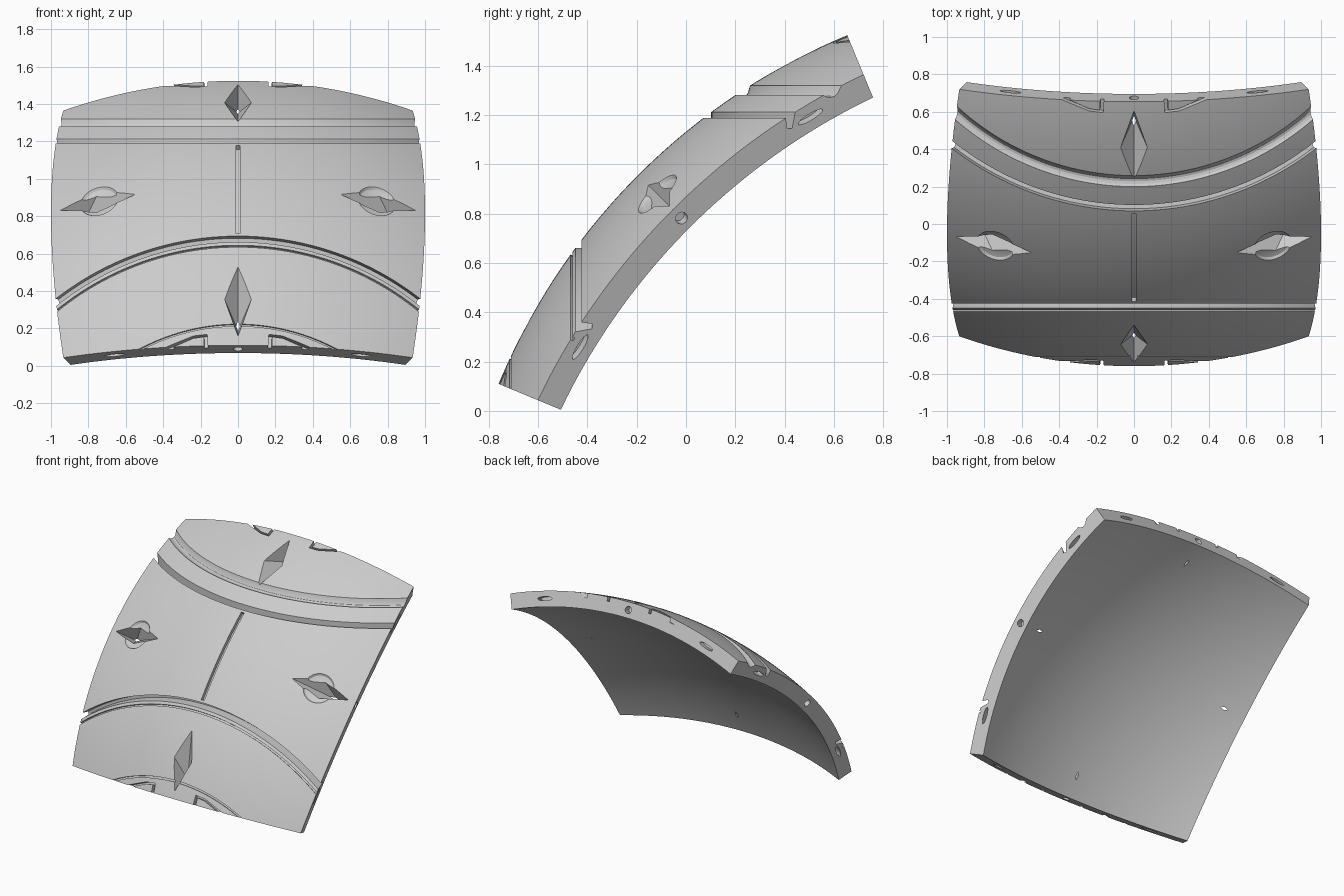
import bpy, bmesh
from math import radians, sin, cos, tan, pi, sqrt
from mathutils import Vector, Matrix

if "Cube" in bpy.data.objects:
    bpy.data.objects.remove(bpy.data.objects["Cube"])

R, R_IN, HALF = 2.613, 2.505, 22.5     # outer and inner radius, half angle
PLACE = Matrix.Translation((0, 1.654, -0.89)) @ Matrix.Rotation(pi / 4, 4, 'X')

grey = bpy.data.materials.new("plain_grey")
grey.use_nodes = True
grey.diffuse_color = (0.6, 0.6, 0.6, 1)
grey.node_tree.nodes["Principled BSDF"].inputs["Base Color"].default_value = (0.6, 0.6, 0.6, 1)


def on_shell(side, angle, across, height):
    """Point near the shell: angle towards a side, offset across, height above it."""
    a = radians(angle)
    p = Vector((sin(a), across / R, cos(a))).normalized() * (R + height)
    return Matrix.Rotation(side * pi / 2, 3, 'Z') @ p


def loft(bm, loops):
    """Closed solid through a row of matching loops."""
    rows = [[bm.verts.new(p) for p in loop] for loop in loops]
    n = len(rows[0])
    for a, b in zip(rows, rows[1:]):
        for i in range(n):
            j = (i + 1) % n
            bm.faces.new((a[i], a[j], b[j], b[i]))
    bm.faces.new(rows[0])
    bm.faces.new(rows[-1])


def make(name, bm):
    bmesh.ops.recalc_face_normals(bm, faces=bm.faces)
    mesh = bpy.data.meshes.new(name)
    bm.to_mesh(mesh)
    bm.free()
    obj = bpy.data.objects.new(name, mesh)
    bpy.context.scene.collection.objects.link(obj)
    return obj


def ring_groove(bm, profile, flip):
    """Sweep a (radius, height) profile around the upright or level axis."""
    loops = []
    for i in range(65):
        t = radians(-45 + 90 * i / 64)
        loop = []
        for r, h in profile:
            p = Matrix.Rotation(-pi / 4, 3, 'X') @ Vector((r * sin(t), -r * cos(t), h))
            loop.append(Vector((p.x, -p.y, p.z)) if flip else p)
        loops.append(loop)
    loft(bm, loops)


def thin_line(r, width, depth):
    """Small square profile cut at the given ring radius."""
    h = sqrt(R * R - r * r)
    out, along = Vector((r, h)) / R, Vector((-h, r)) / R
    c = Vector((r, h))
    return [c + along * w * width / 2 + out * d
            for w, d in ((-1, 0.03), (1, 0.03), (1, -depth), (-1, -depth))]


# Curved shell panel
bm = bmesh.new()
bmesh.ops.create_grid(bm, x_segments=64, y_segments=64, size=1)
for v in bm.verts:
    v.co = Vector((tan(radians(v.co.x * HALF)), tan(radians(v.co.y * HALF)), 1)).normalized() * R
inner = bmesh.ops.extrude_face_region(bm, geom=bm.faces[:], use_keep_orig=True)
for v in inner["geom"]:
    if isinstance(v, bmesh.types.BMVert):
        v.co = v.co.normalized() * R_IN
panel = make("shell_panel", bm)

# First cutter: ring grooves
bm = bmesh.new()
step = [(1.60, 2.10), (1.584, 2.078), (1.572, 2.035), (1.552, 2.035), (1.552, 2.13)]
cove = [(1.468, 2.20), (1.454, 2.170), (1.44, 2.163), (1.425, 2.162),
        (1.412, 2.167), (1.403, 2.18), (1.395, 2.209), (1.40, 2.25)]
ring_groove(bm, step, False)
ring_groove(bm, cove, False)
ring_groove(bm, step, True)
ring_groove(bm, thin_line(1.53, 0.012, 0.012), True)
ring_groove(bm, thin_line(1.108, 0.012, 0.01), True)

# Hooked grooves beside the middle of the upper and lower edges
hook = [(0.16, 23.3), (0.165, 21.05), (0.24, 21.2), (0.45, 23.0),
        (0.40, 23.0), (0.24, 21.5), (0.183, 21.35), (0.18, 23.3)]
for side in (1, 3):
    for sign in (-1, 1):
        loft(bm, [[on_shell(side, a, s * sign, h) for s, a in hook] for h in (0.03, -0.03)])

# Round dimples on the left and right
for side in (0, 2):
    loft(bm, [[on_shell(side, 16.5 + r * sin(t * pi / 16) * 21.93, r * cos(t * pi / 16), h)
               for t in range(32)]
              for r, h in ((0.115, 0.02), (0.105, 0), (0.095, -0.012), (0.07, -0.02), (0.02, -0.024))])

# Pin holes and slots in the four edge faces
for side in range(4):
    turn = Matrix.Rotation(side * pi / 2, 3, 'Z')
    a = radians(HALF)
    up, normal = Vector((sin(a), 0, cos(a))), Vector((cos(a), 0, -sin(a)))
    for s, length, width in ((0, 0.025, 0.025), (0.66, 0.058, 0.014), (-0.66, 0.058, 0.014)):
        mid = Vector((0, s, 0)) + up * sqrt(2.56 ** 2 - s * s)
        out = mid.normalized()
        along = normal.cross(out)
        loft(bm, [[turn @ (mid + normal * d + along * length * cos(t * pi / 12)
                           + out * width * sin(t * pi / 12)) for t in range(24)]
                  for d in (0.03, -0.05)])
first = make("groove_cutter", bm)

# Second cutter: diamond recesses and the centre seam
bm = bmesh.new()
tip = Vector((19.3, 0, -0.125))
diamond = [Vector(p) for p in ((12.4, 0, 0), (16.6, 0.07, 0), (21.3, 0, 0), (16.6, -0.07, 0))]
for side in range(4):
    loft(bm, [[on_shell(side, *(tip + (p - tip) * t)) for p in diamond] for t in (0.02, 1.24)])
seam_end = 7.3
loft(bm, [[on_shell(1, -seam_end + seam_end * i / 8, s, h)
           for s, h in ((-0.012, 0.02), (0.012, 0.02), (0.012, -0.025), (-0.012, -0.025))]
          for i in range(17)])
second = make("diamond_cutter", bm)

# Carve the panel
for cutter in (first, second):
    cutter.hide_render = True
    mod = panel.modifiers.new(cutter.name, 'BOOLEAN')
    mod.operation, mod.solver, mod.object = 'DIFFERENCE', 'EXACT', cutter
deps = bpy.context.evaluated_depsgraph_get()
carved = bpy.data.meshes.new_from_object(panel.evaluated_get(deps))
panel.modifiers.clear()
panel.data = carved
for cutter in (first, second):
    bpy.data.objects.remove(cutter)
carved.materials.clear()
carved.materials.append(grey)
carved.transform(PLACE)

# Smooth the curved faces, keep the cut edges sharp
bpy.ops.object.select_all(action='DESELECT')
panel.select_set(True)
bpy.context.view_layer.objects.active = panel
bpy.ops.object.shade_smooth_by_angle(angle=radians(20))
